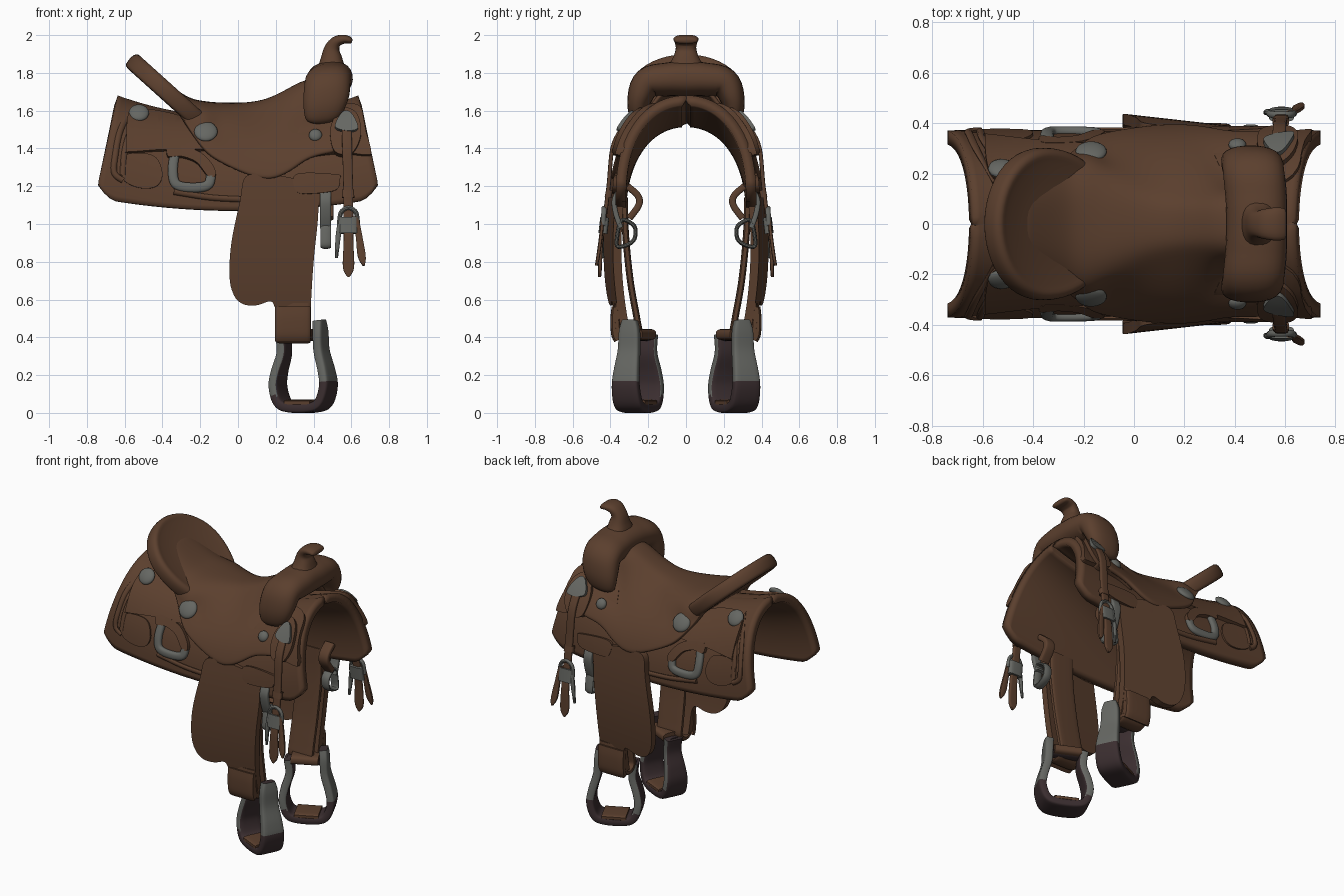
import bpy, bmesh, math
from mathutils import Vector, Matrix

if "Cube" in bpy.data.objects:
    bpy.data.objects.remove(bpy.data.objects["Cube"])

def material(name, c):
    m = bpy.data.materials.new(name)
    m.diffuse_color = (*c, 1)
    m.use_nodes = True
    m.node_tree.nodes["Principled BSDF"].inputs["Base Color"].default_value = m.diffuse_color
    return m
LEATHER = material("brown leather", (0.105, 0.05, 0.027))
METAL = material("grey metal", (0.13, 0.134, 0.122))
DARK = material("dark leather", (0.043, 0.027, 0.029))

def finish(name, bm, mats, mirror=True, angle=40, rule=None, shell=0, sub=0):
    bmesh.ops.recalc_face_normals(bm, faces=bm.faces)
    if rule:
        for f in bm.faces:
            f.material_index = rule(f)
    me = bpy.data.meshes.new(name)
    bm.to_mesh(me)
    bm.free()
    ob = bpy.data.objects.new(name, me)
    bpy.context.collection.objects.link(ob)
    for m in mats:
        me.materials.append(m)
    bpy.ops.object.select_all(action='DESELECT')
    ob.select_set(True)
    bpy.context.view_layer.objects.active = ob
    bpy.ops.object.shade_smooth_by_angle(angle=math.radians(angle))
    if shell:
        s = ob.modifiers.new("shell", 'SOLIDIFY')
        s.thickness, s.offset = shell, 0
    if sub:
        ob.modifiers.new("smooth", 'SUBSURF').levels = sub
        ob.modifiers["smooth"].render_levels = sub
    if mirror:
        m = ob.modifiers.new("mirror", 'MIRROR')
        m.use_axis = (False, True, False)
        m.use_mirror_merge = False
    return ob

def spline(pts, k=5, closed=False):
    """Catmull-Rom through points of any dimension."""
    n, out = len(pts), []
    get = (lambda i: pts[i % n]) if closed else (lambda i: pts[max(0, min(n - 1, i))])
    for i in range(n if closed else n - 1):
        for j in range(k):
            t = j / k
            out.append(tuple(0.5 * (2*b + (c - a)*t + (2*a - 5*b + 4*c - d)*t*t + (3*b - a - 3*c + d)*t**3)
                             for a, b, c, d in zip(get(i-1), get(i), get(i+1), get(i+2))))
    return out if closed else out + [tuple(pts[-1])]

def sweep(name, pts, wide, mat, a=0.02, b=0.02, n=16, e=1.0, k=5, closed=False, **kw):
    """Sweep a (super)elliptic section: a = half width along 'wide', b = half thickness."""
    path = spline([tuple(p) + (a, b)[len(p) - 3:] if len(p) < 5 else p for p in pts], k, closed)
    wide, bm, rings, m = Vector(wide).normalized(), bmesh.new(), [], len(path)
    for i, p in enumerate(path):
        nx = path[(i + 1) % m] if closed else path[min(i + 1, m - 1)]
        pv = path[i - 1] if closed else path[max(i - 1, 0)]
        thin = (Vector(nx[:3]) - Vector(pv[:3])).cross(wide).normalized()
        ring = []
        for j in range(n):
            c, s = math.cos(math.tau * (j + .5) / n), math.sin(math.tau * (j + .5) / n)
            c, s = math.copysign(abs(c)**e, c), math.copysign(abs(s)**e, s)
            ring.append(bm.verts.new(Vector(p[:3]) + wide * c * p[3] + thin * s * p[4]))
        rings.append(ring)
    for i in range(m if closed else m - 1):
        r, q = rings[i], rings[(i + 1) % m]
        for j in range(n):
            bm.faces.new((r[j], r[(j + 1) % n], q[(j + 1) % n], q[j]))
    if not closed:
        bm.faces.new(rings[0])
        bm.faces.new(rings[-1])
    return finish(name, bm, mat if isinstance(mat, list) else [mat], **kw)

def grid(rows):
    bm = bmesh.new()
    vs = [[bm.verts.new(p) for p in r] for r in rows]
    for r, q in zip(vs, vs[1:]):
        for j in range(len(r) - 1):
            bm.faces.new((r[j], r[j + 1], q[j + 1], q[j]))
    return bm

# The draped saddle surface shared by skirt and side panels
def dip(x):
    return 0.115 * (1 - min(1, (x / 0.69)**2))
def f(z):
    w = max(0, min(1, (z - 1.13) / 0.55))
    return 0.37 * (1 - w**2.36)**0.4545
def finv(y):
    return 1.13 + 0.55 * (1 - (min(y, .369) / 0.37)**2.2)**0.4237
def side(x, z, off):
    zr = z + dip(x)
    s = min(2, (f(zr - .01) - f(zr + .01)) / .02)
    l = math.hypot(1, s)
    return Vector((x, -f(zr) - off / l, z + off * s / l))
def fender_surf(x, z, off):
    return Vector((x, -(0.385 - 0.22 * (z - 0.9)**2 + 0.045 * (0.38 - x) / 0.4 + off), z))

def panel(name, outline, surf, lo, hi, mat=LEATHER):
    """Leather plate: outline in x,z laid onto a surface, from offset lo to hi."""
    bm = bmesh.new()
    bm.faces.new([bm.verts.new((x, 0, z)) for x, z in spline(outline, 5, True)])
    bmesh.ops.triangulate(bm, faces=bm.faces)
    for axis, step in ((0, 0.06), (2, 0.04)):
        for i in range(-15, 50):
            co, no = Vector(), Vector()
            co[axis], no[axis] = i * step, 1
            bmesh.ops.bisect_plane(bm, geom=bm.verts[:] + bm.edges[:] + bm.faces[:], plane_co=co, plane_no=no)
    base = bm.verts[:]
    new = bmesh.ops.extrude_face_region(bm, geom=bm.faces[:], use_keep_orig=True)["geom"]
    top = [v for v in new if isinstance(v, bmesh.types.BMVert)]
    for vs, off in ((base, lo), (top, hi)):
        for v in vs:
            v.co = surf(v.co.x, v.co.z, off)
    return finish(name, bm, [mat])

# Skirt
rows = []
for i in range(49):
    u = -1 + i / 24
    d = dip(u * 0.69)
    zb = 1.07 + 0.065 * u * u + 0.07 * max(0, (abs(u) - 0.86) / 0.14)**2 + d
    row = []
    for j in range(-24, 25):
        s = abs(j) / 24
        if s < 0.5:
            y = 0.59 * s
            zr = finv(y)
        else:
            zr = finv(0.295) + (zb - finv(0.295)) * (2 * s - 1)
            y = f(zr)
        xe = 0.645 + 0.095 * min(1, (1.68 - zr) / 0.46)
        row.append((u * xe, math.copysign(max(0, y - 0.025), j), zr - d - 0.025 * (1 - s)))
    rows.append(row)
finish("skirt", grid(rows), [LEATHER], mirror=False, shell=0.055)

# Seat with side flaps: x, centre height, half width of seat, lower edge height
rows = []
for x, zc, w, zl in spline([(-.45, 1.785, .17, 1.72), (-.35, 1.71, .2, 1.64), (-.26, 1.655, .22, 1.5),
                            (-.18, 1.637, .24, 1.39), (-.1, 1.63, .21, 1.33), (.05, 1.63, .15, 1.26),
                            (.17, 1.655, .125, 1.235), (.28, 1.71, .115, 1.28), (.38, 1.755, .12, 1.35),
                            (.52, 1.73, .14, 1.38)], 2):
    half = [(0.6 * w, zc - 0.004), (w, zc - 0.05)]
    for t in (0.66, 0.33, 0.1, 0):
        p = side(x, zl + t * (zc - 0.05 - zl), 0)
        half.append((max(w + 0.02 + 0.02 * (1 - t), 0.035 - p.y if x > -.3 else 0), p.z))
    rows.append([(x, -y, z) for y, z in reversed(half)] + [(x, 0, zc)] + [(x, y, z) for y, z in half])
finish("seat", grid(rows), [LEATHER], mirror=False, angle=180, shell=0.03, sub=2)

# Cantle: tilted, lightly dished slab running down into the seat
prof = [(.02, .022), (.5, .026), (.8, .036), (.93, .042), (1, .02), (1, -.03), (.93, -.05), (.6, -.05), (.02, -.05)]
up, nrm = Vector((-.743, 0, .669)), Vector((.669, 0, .743))
rows = []
for r, h in spline(prof, 3):
    row = []
    for i in range(49):
        c, s = math.cos(math.tau * i / 48), math.sin(math.tau * i / 48)
        p = Vector((-.36, 0, 1.69)) + up * r * c * (0.28 if c > 0 else 0.34) + nrm * h
        p.y = 0.3 * r * math.copysign(abs(s)**(1 if c > 0 else 0.85), s)
        p.z = max(p.z, finv(abs(p.y)) - dip(p.x) - 0.03)
        row.append(p)
    rows.append(row)
bm = grid(rows)
bmesh.ops.remove_doubles(bm, verts=bm.verts, dist=0.0005)
bmesh.ops.holes_fill(bm, edges=[e for e in bm.edges if e.is_boundary], sides=0)
finish("cantle", bm, [LEATHER], mirror=False, angle=70)

# Pommel swell and horn
half = [(.445, .25, 1.535, .03, .01), (.45, .255, 1.56, .09, .04), (.465, .25, 1.65, .12, .062),
        (.475, .205, 1.745, .123, .08), (.485, .1, 1.765, .122, .088)]
arch = [(x, -y, *r) for x, y, *r in half] + [(.487, 0, 1.768, .12, .092)] + half[::-1]
sweep("pommel_swell", arch, (1, 0, 0.1), LEATHER, n=24, e=0.85, mirror=False, angle=80)
sweep("horn", [(.495, 0, 1.82, .11, .075), (.495, 0, 1.87, .075, .06), (.497, 0, 1.925, .055, .042),
               (.52, 0, 1.965, .06, .03), (.56, 0, 1.978, .066, .024), (.595, 0, 1.972, .062, .018),
               (.605, 0, 1.971, .045, .008)], (0, 1, 0), LEATHER, n=20, e=.8, mirror=False, angle=80)

# Side panels on the skirt
panel("rear_jockey", [(-.59, 1.39), (-.58, 1.375), (-.4, 1.385), (-.2, 1.385), (-.12, 1.4), (-.1, 1.46), (-.3, 1.55),
                      (-.5, 1.59), (-.58, 1.57)], side, -.01, .025)
panel("front_jockey", [(.3, 1.32), (.4, 1.355), (.55, 1.37), (.68, 1.36), (.705, 1.38), (.67, 1.5), (.63, 1.61),
                       (.4, 1.58), (.31, 1.45)], side, -.01, .03)
panel("shield_tab", [(.51, 1.37), (.6, 1.36), (.65, 1.45), (.63, 1.55), (.55, 1.57), (.49, 1.48)], side, .0, .055)
panel("rigging_plate", [(.31, 1.26), (.52, 1.26), (.54, 1.24), (.52, 1.18), (.4, 1.16), (.31, 1.17)], side, -.01, .022)
panel("rear_corner_patch", [(-.6, 1.36), (-.45, 1.36), (-.4, 1.27), (-.43, 1.2), (-.52, 1.19), (-.61, 1.24)],
      side, -.01, .012)
for name, pts in (("rear_trim_outer", [(-.55, 1.6), (-.62, 1.5), (-.65, 1.36), (-.655, 1.27), (-.61, 1.23)]),
                  ("rear_trim_inner", [(-.5, 1.57), (-.57, 1.48), (-.6, 1.38), (-.61, 1.26)]),
                  ("skirt_seam", [(-.34, 1.17), (-.15, 1.14), (.02, 1.13)])):
    sweep(name, [side(x, z, .006) for x, z in pts], (0, 1, 0.2), LEATHER, a=.012, b=.016, n=10)

# Fenders, stirrup leathers and hobble straps
panel("fender", [(.04, 1.25), (.15, 1.26), (.3, 1.24), (.41, 1.18), (.425, 1.06), (.4, .8), (.385, .55), (.385, .44),
                 (.37, .4), (.22, .4), (.2, .44), (.2, .54), (.175, .59), (.1, .57), (.03, .575), (-.02, .62),
                 (-.045, .72), (-.035, .9), (.01, 1.12)], fender_surf, -.04, .005)
sweep("stirrup_leather", [(.31, -.325, 1.14), (.31, -.32, .95), (.3, -.295, .7), (.295, -.26, .5), (.295, -.25, .42),
                          (.295, -.29, .385), (.295, -.345, .4), (.295, -.365, .47), (.295, -.36, .58)],
      (1, 0, 0), LEATHER, a=.09, b=.018, e=.4)
sweep("hobble_strap", [(.29, -.36, .385), (.29, -.375, .42), (.29, -.378, .5), (.29, -.372, .56)], (1, 0, 0), LEATHER,
      a=.095, b=.022, e=.4)

# Stirrups, turned outward
c0, du, dv = Vector((.345, -.255, 0)), Vector((.9, -.43, 0)).normalized(), Vector((.43, .9, 0)).normalized()
bell = [(-.12, .415, .055), (-.11, .32, .055), (-.138, .22, .067), (-.148, .14, .076), (-.12, .055, .08),
        (-.06, .028, .08), (.06, .028, .08), (.12, .055, .08), (.148, .14, .076), (.138, .22, .07),
        (.108, .33, .06), (.102, .43, .056), (.095, .49, .04)]
def stirrup_rule(fc):
    c = fc.calc_center_median()
    right = (c - c0).dot(du) > 0
    outer = fc.normal.dot(du) > 0.3 and right
    return 0 if c.z > (0.17 if right else 0.09) and (outer or abs(fc.normal.dot(dv)) > 0.5) else 1
sweep("stirrup", [tuple(c0 + du * u + Vector((0, 0, z))) + (w, .026) for u, z, w in bell], dv, [METAL, DARK],
      e=.35, k=6, rule=stirrup_rule)
sweep("stirrup_tread", [tuple(c0 + du * u + Vector((0, 0, .054))) for u in (-.075, 0, .075)], dv, LEATHER,
      a=.078, b=.016, e=.4)
sweep("stirrup_bar", [tuple(c0 + du * u + Vector((0, 0, .4))) for u in (-.13, 0, .12)], dv, DARK, a=.04, b=.02)
sweep("bar_wrap", [tuple(c0 + du * u + Vector((0, 0, .415))) for u in (-.1, 0, .07)], dv, LEATHER, a=.06, b=.03, e=.6)

# Conchos
def concho(name, x, y, z, r, tilt):
    bm = bmesh.new()
    rot = Vector((0, -1, tilt)).to_track_quat('Z', 'Y').to_matrix().to_4x4()
    bmesh.ops.create_uvsphere(bm, u_segments=24, v_segments=10, radius=1,
                              matrix=Matrix.Translation((x, y, z)) @ rot @ Matrix.Diagonal((r, r, .022, 1)))
    finish(name, bm, [METAL], angle=80)
concho("seat_concho", -.17, -.288, 1.49, .062, .7)
concho("rear_concho", *side(-.525, 1.565, .03), .054, .8)
concho("small_concho", .41, -.315, 1.47, .035, .5)
panel("front_shield", [(.515, 1.475), (.58, 1.46), (.635, 1.475), (.61, 1.53), (.575, 1.55), (.54, 1.53)],
      side, .05, .075, METAL)

# Hanging front strap, buckle and loose tails
X = (1, 0, 0)
sweep("front_strap", [(.575, -.345, 1.5), (.578, -.39, 1.4), (.583, -.41, 1.2), (.585, -.435, 1.0), (.585, -.45, .9),
                      (.585, -.455, .77, .03, .01), (.585, -.457, .72, .006, .008)], X, LEATHER, a=.026, b=.011, e=.4)
sweep("strap_keeper", [(.585, -.43, 1.035), (.585, -.44, .95)], X, METAL, a=.05, b=.024, e=.5)
sweep("strap_collar", [(.582, -.405, 1.18), (.583, -.413, 1.14)], X, LEATHER, a=.033, b=.018, e=.5)
sweep("buckle_arch", [(.535, -.44, .99), (.545, -.435, 1.06), (.585, -.433, 1.085), (.625, -.435, 1.06),
                      (.635, -.44, .99)], (0, 1, 0), METAL, a=.014, b=.012, n=10)
sweep("tail_left", [(.545, -.44, 1.03), (.53, -.445, .93), (.522, -.44, .82, .008, .008)], X, METAL, a=.015, b=.012, n=8)
sweep("tail_right", [(.62, -.44, 1.04), (.64, -.45, .94), (.655, -.465, .83, .022, .01),
                     (.665, -.475, .78, .006, .008)], X, LEATHER, a=.018, b=.01, n=8, e=.5)

# Rear ring with its leather tab
sweep("rear_ring", [tuple(side(x, z, .008)) for x, z in ((-.335, 1.37), (-.345, 1.29), (-.335, 1.22), (-.29, 1.195),
      (-.2, 1.193), (-.155, 1.21), (-.143, 1.255))], (0, 1, 0), METAL, a=.019, b=.026, e=.8)
panel("rear_ring_tab", [(-.37, 1.4), (-.31, 1.4), (-.2, 1.37), (-.13, 1.3), (-.12, 1.25), (-.16, 1.25), (-.22, 1.32),
                        (-.3, 1.35), (-.37, 1.35)], side, -.01, .026)

# Cinch rigging behind the fender
sweep("cinch_strap", [(.463, -.36, 1.17), (.463, -.38, 1.12), (.463, -.37, 1.05), (.463, -.345, .98)], X, METAL,
      a=.03, b=.014, e=.4)
sweep("cinch_tongue", [(.47, -.31, 1.2), (.47, -.255, 1.15), (.47, -.25, 1.1), (.47, -.3, 1.03)], X, LEATHER,
      a=.035, b=.018, e=.4)
sweep("cinch_ring", [(.465, -.34, 1.02), (.465, -.275, .99), (.465, -.27, .93), (.465, -.3, .895), (.465, -.36, .88),
                     (.465, -.365, .93)], X, METAL, a=.03, b=.011, n=10, closed=True)
